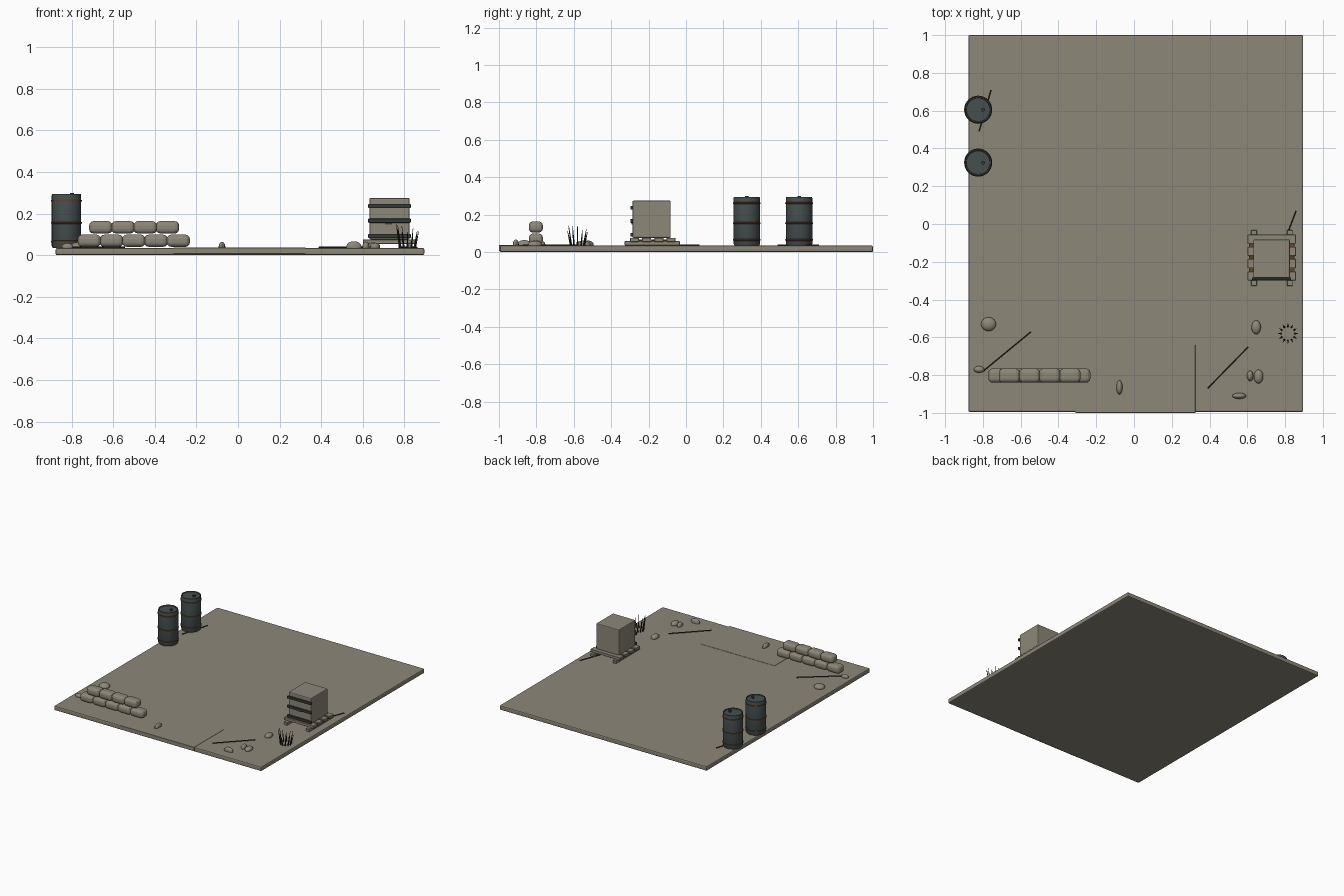
import bpy, bmesh, math, random
from mathutils import Vector

if "Cube" in bpy.data.objects:
    bpy.data.objects.remove(bpy.data.objects["Cube"])

random.seed(4)


def mat(name, c):
    m = bpy.data.materials.new(name)
    m.diffuse_color = (*c, 1)
    m.use_nodes = True
    m.node_tree.nodes["Principled BSDF"].inputs["Base Color"].default_value = m.diffuse_color
    return m


STONE = mat("dusty khaki", (0.27, 0.245, 0.19))
STEEL = mat("dark teal steel", (0.06, 0.078, 0.078))
RUST = mat("rust brown", (0.13, 0.055, 0.025))
DARK = mat("dark strap", (0.035, 0.04, 0.037))
SOOT = mat("crack black", (0.022, 0.022, 0.018))


def finish(bm, name, m, bevel=0, segs=2, smooth=True):
    me = bpy.data.meshes.new(name)
    bm.to_mesh(me)
    bm.free()
    ob = bpy.data.objects.new(name, me)
    bpy.context.collection.objects.link(ob)
    me.materials.append(m)
    if bevel:
        b = ob.modifiers.new("bevel", 'BEVEL')
        b.width, b.segments = bevel, segs
    if smooth:
        bpy.context.view_layer.objects.active = ob
        ob.select_set(True)
        bpy.ops.object.shade_smooth_by_angle(angle=math.radians(35))
        ob.select_set(False)
    return ob


def box(name, x, y, z, m, bevel=0, segs=2):
    bm = bmesh.new()
    bmesh.ops.create_cube(bm, size=1)
    for v in bm.verts:
        v.co = Vector([(r[0] + r[1]) / 2 + c * (r[1] - r[0]) for r, c in zip((x, y, z), v.co)])
    return finish(bm, name, m, bevel, segs, smooth=False)


def lathe(name, x, y, profile, m, n=32):
    bm = bmesh.new()
    rings = [[bm.verts.new((x + r * math.cos(2 * math.pi * i / n), y + r * math.sin(2 * math.pi * i / n), z))
              for i in range(n)] for r, z in profile]
    for a, b in zip(rings, rings[1:]):
        for i in range(n):
            bm.faces.new((a[i], a[(i + 1) % n], b[(i + 1) % n], b[i]))
    bm.faces.new(rings[0][::-1])
    bm.faces.new(rings[-1])
    return finish(bm, name, m)


def rod(name, a, b, r1, r2, m, n=6):
    a, b = Vector(a), Vector(b)
    bm = bmesh.new()
    bmesh.ops.create_cone(bm, cap_ends=True, segments=n, radius1=r1, radius2=r2, depth=(b - a).length)
    ob = finish(bm, name, m)
    ob.location = (a + b) / 2
    ob.rotation_euler = (b - a).to_track_quat('Z', 'Y').to_euler()
    return ob


# ground slab and the entry panel at the front
box("ground_slab", (-0.877, 0.896), (-0.995, 1.0), (0, 0.035), STONE, 0.008)
box("entry_panel", (-0.31, 0.325), (-1.0, -0.64), (0.006, 0.0365), STONE, 0.001, 1)

# oil barrels
for k, y in enumerate((0.605, 0.325)):
    x = -0.825
    lathe(f"barrel_{k}", x, y, [(0.066, 0.035), (0.071, 0.045), (0.071, 0.286), (0.069, 0.294),
                                (0.064, 0.294), (0.062, 0.288)], STEEL)
    for j, z in enumerate((0.065, 0.155, 0.262)):
        lathe(f"barrel_hoop_{k}_{j}", x, y, [(0.07, z - 0.005), (0.0745, z - 0.003),
                                             (0.0745, z + 0.003), (0.07, z + 0.005)], RUST)
    lathe(f"barrel_bung_{k}", x + 0.026, y, [(0.01, 0.285), (0.01, 0.3)], DARK, 12)

# sandbag wall
for row, (n, x0, z0, z1) in enumerate(((5, -0.715, 0.04, 0.099), (4, -0.66, 0.104, 0.164))):
    for i in range(n):
        c = x0 + 0.107 * i
        box(f"sandbag_{row}_{i}", (c - 0.056, c + 0.056), (-0.84, -0.765), (z0, z1), STONE, 0.022, 3)

# pallet
for x in (0.635, 0.825):
    box("pallet_runner", (x - 0.015, x + 0.015), (-0.328, -0.032), (0.035, 0.058), STONE, 0.002, 1)
for i in range(4):
    y = -0.275 + i * 0.065
    box(f"pallet_slat_{i}", (0.602, 0.858), (y - 0.024, y + 0.024), (0.055, 0.076), STONE, 0.002, 1)
for i in range(3):
    y = -0.2425 + i * 0.065
    box(f"pallet_gap_board_{i}", (0.61, 0.85), (y - 0.009, y + 0.009), (0.058, 0.066), RUST)

# crate with front straps and latch
box("crate", (0.632, 0.825), (-0.286, -0.082), (0.076, 0.275), STONE, 0.006)
for z in (0.092, 0.166, 0.237):
    box("crate_strap", (0.626, 0.831), (-0.297, -0.283), (z - 0.01, z + 0.01), DARK, 0.003)
box("crate_latch", (0.706, 0.74), (-0.291, -0.284), (0.148, 0.157), RUST)

# cracks and debris rods lying on the ground
for i, (a, b) in enumerate((((-0.80, -0.78), (-0.545, -0.57)), ((0.39, -0.87), (0.605, -0.65)),
                            ((0.775, -0.15), (0.858, 0.07)), ((-0.82, 0.49), (-0.757, 0.71)))):
    rod(f"ground_crack_{i}", (*a, 0.036), (*b, 0.036), 0.005, 0.005, SOOT)

# stones: x, y, radius x, radius y, top z
for i, (x, y, rx, ry, top) in enumerate((
        (-0.77, -0.53, 0.04, 0.037, 0.062), (-0.82, -0.77, 0.028, 0.018, 0.058),
        (-0.077, -0.865, 0.016, 0.038, 0.064), (0.647, -0.547, 0.025, 0.037, 0.062),
        (0.615, -0.804, 0.017, 0.028, 0.065), (0.659, -0.808, 0.025, 0.037, 0.06),
        (0.557, -0.91, 0.037, 0.016, 0.067))):
    bm = bmesh.new()
    bmesh.ops.create_uvsphere(bm, u_segments=16, v_segments=10, radius=1)
    for v in bm.verts:
        v.co = Vector((x + v.co.x * rx, y + v.co.y * ry, 0.04 + v.co.z * (top - 0.04)))
    finish(bm, f"stone_{i}", STONE)

# ring of dry grass blades
for i in range(12):
    a = 2 * math.pi * i / 12
    d = Vector((math.cos(a), math.sin(a), 0))
    h = random.uniform(0.07, 0.12)
    p = Vector((0.815, -0.58, 0.033)) + d * 0.037
    rod(f"grass_blade_{i}", p, p + d * 0.017 + Vector((0, 0, h)), 0.005, 0.001, SOOT, 5)
